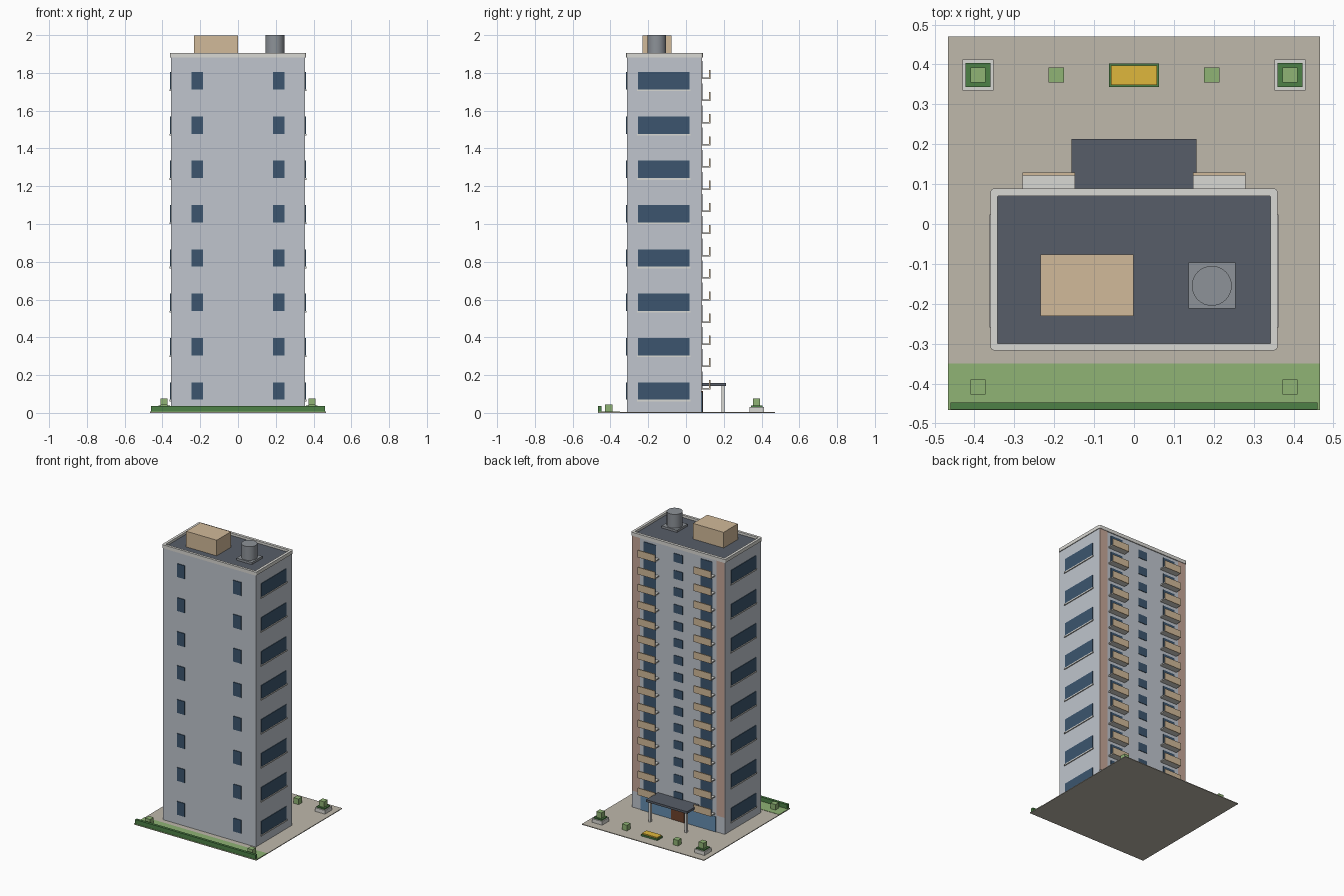
import bpy, bmesh, math

if "Cube" in bpy.data.objects:
    bpy.data.objects.remove(bpy.data.objects["Cube"])

def mat(name, r, g, b):
    m = bpy.data.materials.new(name)
    m.diffuse_color = [(c / 255) ** 2.2 for c in (r, g, b)] + [1]
    m.use_nodes = True
    m.node_tree.nodes["Principled BSDF"].inputs["Base Color"].default_value = m.diffuse_color
    return m

WALL = mat("wall", 190, 196, 204)
DARK = mat("roof_grey", 88, 94, 104)
WHITE = mat("trim", 216, 215, 210)
GLASS = mat("glass", 62, 86, 110)
LOBBY = mat("lobby_glass", 100, 140, 175)
TAN = mat("tan", 208, 184, 152)
PINK = mat("brick", 196, 164, 150)
PAVE = mat("paving", 189, 183, 170)
GRASS = mat("grass", 142, 178, 116)
HEDGE = mat("hedge", 78, 128, 72)
YELLOW = mat("flowers", 222, 182, 62)
BROWN = mat("door", 110, 68, 48)
STEEL = mat("steel", 140, 145, 151)

def finish(name, bm, material):
    bmesh.ops.recalc_face_normals(bm, faces=bm.faces)
    me = bpy.data.meshes.new(name)
    bm.to_mesh(me)
    bm.free()
    me.materials.append(material)
    ob = bpy.data.objects.new(name, me)
    bpy.context.collection.objects.link(ob)
    return ob

def add_box(bm, x0, x1, y0, y1, z0, z1):
    vs = bmesh.ops.create_cube(bm, size=1)["verts"]
    for v in vs:
        v.co = (x1 if v.co.x > 0 else x0, y1 if v.co.y > 0 else y0, z1 if v.co.z > 0 else z0)

def boxes(name, material, dims, mirror=False):
    bm = bmesh.new()
    for d in dims:
        add_box(bm, *d)
        if mirror:
            add_box(bm, -d[1], -d[0], *d[2:])
    return finish(name, bm, material)

def rounded_rect(x0, x1, y0, y1, r, n=4):
    pts = []
    corners = [(x1 - r, y1 - r), (x0 + r, y1 - r), (x0 + r, y0 + r), (x1 - r, y0 + r)]
    for k, (cx, cy) in enumerate(corners):
        for i in range(n + 1):
            a = math.pi / 2 * (k + i / n)
            pts.append((cx + r * math.cos(a), cy + r * math.sin(a)))
    return pts

BX, Y0, Y1, TOP = 0.355, -0.312, 0.083, 1.887
FLOOR = 0.1173

# Site
boxes("paving", PAVE, [(-.467, .467, -.467, .47, 0, .005)])
boxes("lawn", GRASS, [(-.467, .467, -.467, -.35, .004, .007)])
boxes("hedge", HEDGE, [(-.46, .46, -.465, -.447, .005, .036)])

# Tower and roof
boxes("tower", WALL, [(-BX, BX, Y0, Y1, .003, TOP)])
boxes("roof_deck", DARK, [(-.345, .345, -.305, .075, TOP - .002, 1.89)])
bm = bmesh.new()
outer = rounded_rect(-.36, .36, -.317, .089, .01)
inner = rounded_rect(-.342, .342, -.3, .07, .002)
rings = [[bm.verts.new((x, y, z)) for x, y in pts]
         for pts, z in ((outer, 1.882), (outer, 1.906), (inner, 1.906), (inner, 1.882))]
count = len(outer)
for k in range(4):
    a, b = rings[k], rings[(k + 1) % 4]
    for i in range(count):
        j = (i + 1) % count
        bm.faces.new((a[i], a[j], b[j], b[i]))
finish("parapet", bm, WHITE)
boxes("stair_penthouse", TAN, [(-.234, -.001, -.231, -.076, 1.885, 1.998)])
boxes("tank_base", STEEL, [(.137, .254, -.212, -.097, 1.885, 1.905)])
bm = bmesh.new()
bmesh.ops.create_cone(bm, cap_ends=True, segments=32, radius1=.05, radius2=.05, depth=.1)
bmesh.ops.translate(bm, verts=bm.verts, vec=(.195, -.155, 1.95))
tank = finish("water_tank", bm, STEEL)
for p in tank.data.polygons:
    p.use_smooth = len(p.vertices) == 4

# Front and side windows, one row every second floor
rows = [.07 + 2 * FLOOR * i for i in range(8)]
boxes("front_windows", GLASS, [(.185, .246, Y0 - .005, Y0 + .005, z, z + .092) for z in rows], True)
boxes("side_windows", GLASS, [(BX - .005, BX + .004, -.254, .018, z, z + .092) for z in rows], True)
boxes("side_sills", WHITE, [(BX - .005, BX + .007, -.26, .024, z - .009, z) for z in rows], True)

# Back wall: brick strips, windows, balconies
boxes("brick_strips", PINK, [(.293, .353, Y1 - .005, Y1 + .003, .12, TOP - .005)], True)
levels = [.125 + FLOOR * i for i in range(15)]
boxes("balcony_doors", GLASS, [(.17, .262, Y1 - .005, Y1 + .004, z + .007, z + .095) for z in levels], True)
boxes("back_windows", GLASS, [(-.034, .034, Y1 - .005, Y1 + .004, z + .02, z + .078) for z in levels])
boxes("balcony_slabs", WHITE, [(.148, .28, Y1 - .005, .124, z, z + .008) for z in levels], True)
boxes("balcony_fronts", TAN, [(.148, .28, .122, .129, z, z + .049) for z in levels], True)

# Entrance
boxes("lobby_glazing", LOBBY, [(-.288, .288, Y1 - .005, Y1 + .004, .005, .11)])
boxes("entrance_door", BROWN, [(-.05, .05, Y1 - .005, Y1 + .008, .005, .115)])
boxes("canopy", DARK, [(-.157, .157, Y1 - .003, .213, .143, .158)])
boxes("canopy_posts", WHITE, [(.13, .146, .187, .203, .003, .144)], True)

# Planting
boxes("planters", WHITE, [(.352, .43, .335, .412, .003, .03)], True)
boxes("planter_hedges", HEDGE, [(.36, .422, .343, .404, .02, .038)], True)
boxes("planter_shrubs", GRASS, [(.372, .41, .355, .393, .036, .077)], True)
boxes("shrubs", GRASS, [(.176, .214, .355, .393, .003, .044),
                        (.372, .41, -.428, -.39, .003, .045)], True)
boxes("flower_bed_edge", HEDGE, [(-.063, .063, .344, .402, .003, .016)])
boxes("flower_bed", YELLOW, [(-.058, .058, .349, .397, .01, .024)])
